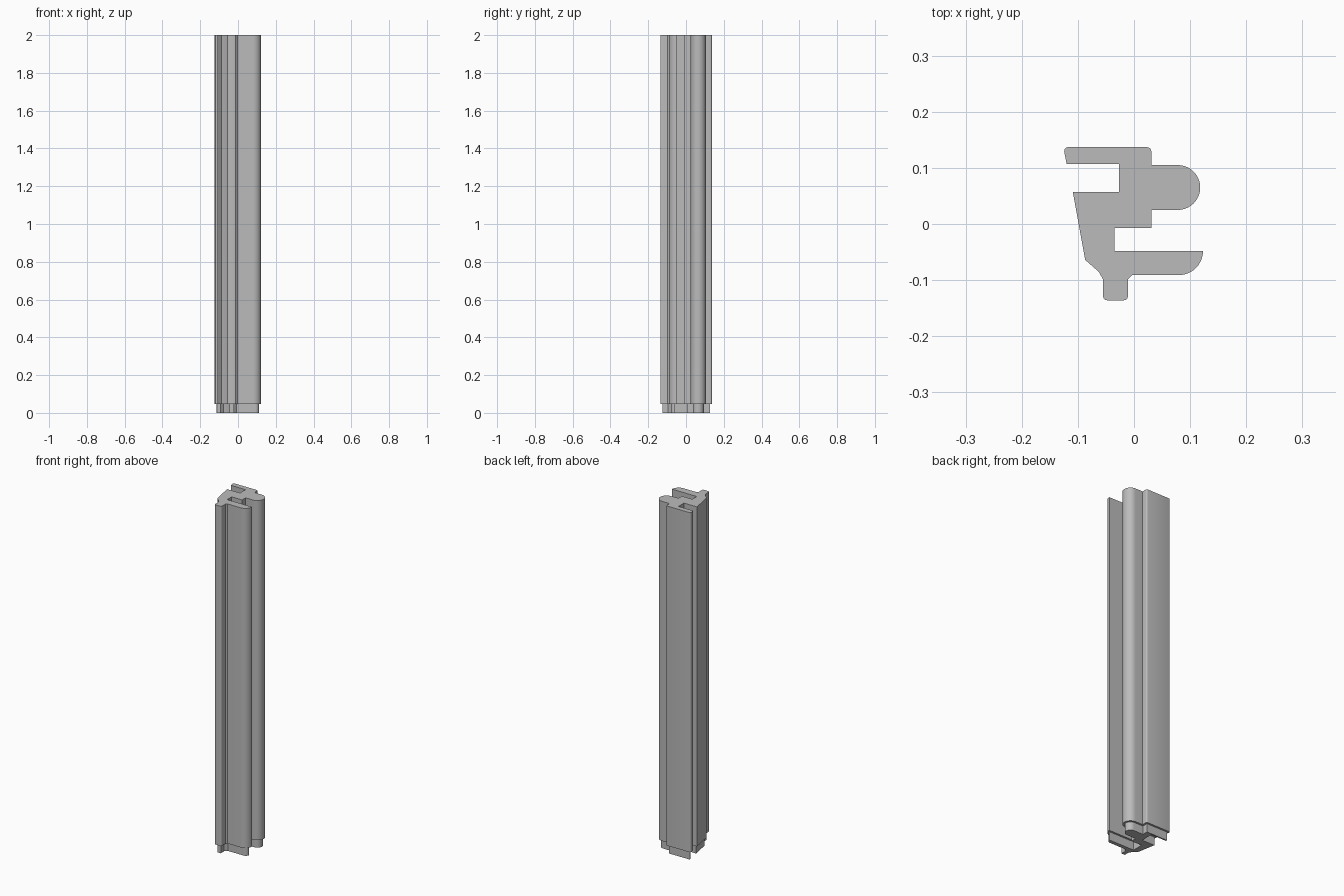
import bpy, bmesh, math
from mathutils import Vector

cube = bpy.data.objects.get("Cube")
if cube:
    bpy.data.objects.remove(cube)

grey = bpy.data.materials.new("plain_grey")
grey.use_nodes = True
GREY = (0.5, 0.5, 0.5, 1)
grey.diffuse_color = GREY
grey.node_tree.nodes["Principled BSDF"].inputs["Base Color"].default_value = GREY

# Clockwise cross-section corners: x, y, fillet radius
CORNERS = [
    (-0.126, 0.137, 0.007), (0.031, 0.137, 0.008),                    # back flange
    (0.031, 0.105, 0), (0.118, 0.105, 0.04), (0.118, 0.025, 0.04),    # round rib
    (0.031, 0.025, 0), (0.031, -0.007, 0),
    (-0.035, -0.007, 0), (-0.035, -0.048, 0),                         # slot
    (0.123, -0.048, 0), (0.123, -0.091, 0.043),                       # lip
    (-0.003, -0.091, 0), (-0.011, -0.099, 0),
    (-0.011, -0.136, 0.007), (-0.055, -0.136, 0.007),                 # front stem
    (-0.055, -0.099, 0), (-0.063, -0.085, 0), (-0.087, -0.064, 0),
    (-0.109, 0.057, 0), (-0.027, 0.057, 0),                           # slanted side
    (-0.027, 0.107, 0), (-0.12, 0.107, 0),                            # back groove
]


def outline(inset):
    """Shrink the cross-section by inset, then fillet its corners."""
    pts = [Vector(c[:2]) for c in CORNERS]
    n = len(pts)
    shrunk = []
    for i, p in enumerate(pts):
        a = (p - pts[i - 1]).normalized()
        b = (pts[(i + 1) % n] - p).normalized()
        na, nb = Vector((a.y, -a.x)), Vector((b.y, -b.x))
        shrunk.append(p + (na + nb) * inset / (1 + na.dot(nb)))
    result = []
    for i, p in enumerate(shrunk):
        to_prev, to_next = shrunk[i - 1] - p, shrunk[(i + 1) % n] - p
        r = min(CORNERS[i][2] - inset, to_prev.length, to_next.length)
        if r <= 0:
            result.append(p)
            continue
        half = to_prev.angle(to_next) / 2
        u, v = to_prev.normalized(), to_next.normalized()
        centre = p + (u + v).normalized() * r / math.sin(half)
        start = p + u * r / math.tan(half) - centre
        sweep = math.pi - 2 * half
        steps = 10 if r > 0.02 else 4
        for k in range(steps + 1):
            t = -sweep * k / steps
            c, s = math.cos(t), math.sin(t)
            result.append(centre + Vector((start.x * c - start.y * s,
                                           start.x * s + start.y * c)))
    # Merge points where neighbouring fillets meet
    return [q for j, q in enumerate(result) if (q - result[j - 1]).length > 1e-5]


def extrude_profile(name, inset, z0, z1):
    bm = bmesh.new()
    face = bm.faces.new([bm.verts.new((p.x, p.y, z0)) for p in outline(inset)])
    new = bmesh.ops.extrude_face_region(bm, geom=[face], use_keep_orig=True)["geom"]
    top = [g for g in new if isinstance(g, bmesh.types.BMVert)]
    bmesh.ops.translate(bm, verts=top, vec=(0, 0, z1 - z0))
    bmesh.ops.recalc_face_normals(bm, faces=bm.faces[:])
    mesh = bpy.data.meshes.new(name)
    bm.to_mesh(mesh)
    bm.free()
    mesh.materials.append(grey)
    obj = bpy.data.objects.new(name, mesh)
    bpy.context.collection.objects.link(obj)
    bpy.ops.object.select_all(action="DESELECT")
    obj.select_set(True)
    bpy.context.view_layer.objects.active = obj
    bpy.ops.object.shade_smooth_by_angle(angle=math.radians(25))


# Long profile bar standing on a slightly narrower foot
extrude_profile("profile_bar", 0, 0.048, 2)
extrude_profile("inset_foot", 0.011, 0, 0.048)
